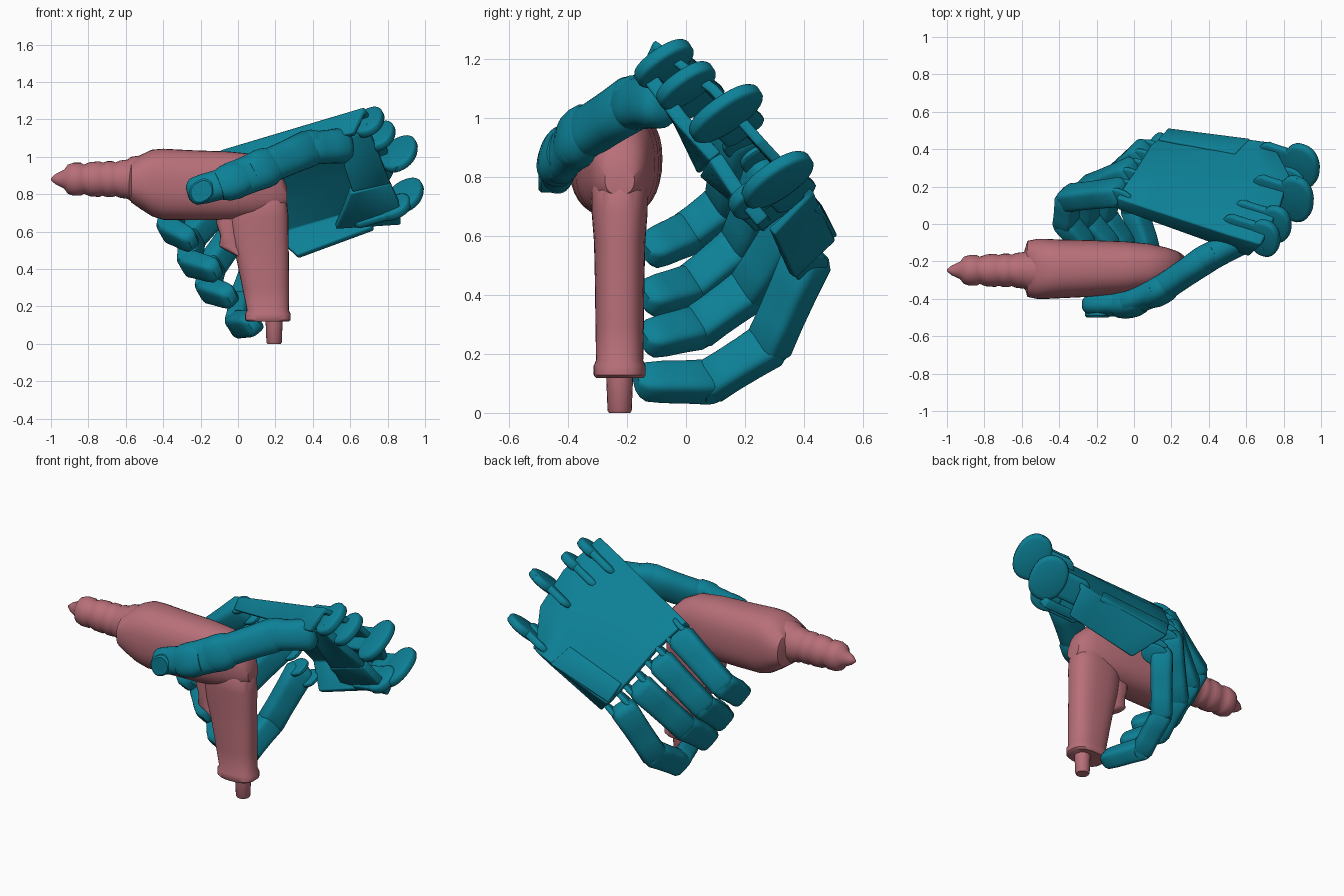
import bpy, bmesh, math
from mathutils import Vector as V

if "Cube" in bpy.data.objects:
    bpy.data.objects.remove(bpy.data.objects["Cube"])


def material(name, rgb):
    m = bpy.data.materials.new(name)
    m.diffuse_color = (*rgb, 1)
    m.use_nodes = True
    m.node_tree.nodes["Principled BSDF"].inputs["Base Color"].default_value = m.diffuse_color
    return m


PINK = material("pink", (0.48, 0.16, 0.19))
TEAL = material("teal", (0.004, 0.22, 0.31))
ACROSS = V((0.44, 0.49, -0.75)).normalized()    # index side to little side of the palm
PALMAR = V((-0.085, -0.807, -0.577)).normalized()
FORWARD = V((-0.9, 0.29, -0.27)).normalized()   # wrist to knuckles


def finish(name, bm, mat, angle=40):
    bmesh.ops.recalc_face_normals(bm, faces=bm.faces)
    me = bpy.data.meshes.new(name)
    bm.to_mesh(me)
    bm.free()
    me.materials.append(mat)
    me.shade_smooth()
    me.set_sharp_from_angle(angle=math.radians(angle))
    ob = bpy.data.objects.new(name, me)
    bpy.context.collection.objects.link(ob)
    return ob


def loft(name, sections, mat, power=2.0, n=28, angle=40):
    """Skin superellipse rings: each section is (centre, half axis u, half axis v)."""
    bm = bmesh.new()
    rings = []
    for c, u, v in sections:
        ring = []
        for i in range(n):
            a = 2 * math.pi * i / n
            ca, sa = math.cos(a), math.sin(a)
            cu = math.copysign(abs(ca) ** (2 / power), ca)
            sv = math.copysign(abs(sa) ** (2 / power), sa)
            ring.append(bm.verts.new(V(c) + V(u) * cu + V(v) * sv))
        rings.append(ring)
    for r, s in zip(rings, rings[1:]):
        for i in range(n):
            j = (i + 1) % n
            bm.faces.new((r[i], r[j], s[j], s[i]))
    bm.faces.new(rings[0])
    bm.faces.new(rings[-1])
    return finish(name, bm, mat, angle)


def sheet(name, row_a, row_b, thickness, mat, steps=5):
    """Bent plate between two matching polylines."""
    bm = bmesh.new()
    rows = [[bm.verts.new(V(a).lerp(V(b), k / steps)) for a, b in zip(row_a, row_b)]
            for k in range(steps + 1)]
    for r, s in zip(rows, rows[1:]):
        for i in range(len(r) - 1):
            bm.faces.new((r[i], r[i + 1], s[i + 1], s[i]))
    ob = finish(name, bm, mat)
    mod = ob.modifiers.new("thickness", 'SOLIDIFY')
    mod.thickness, mod.offset = thickness, 0
    bev = ob.modifiers.new("soft_edge", 'BEVEL')
    bev.width, bev.segments = 0.008, 2
    return ob


def phalanx(name, p, q, axis, w, t, power=4, tip=False):
    """One finger segment with rounded joints."""
    p, q = V(p), V(q)
    d = (q - p).normalized()
    a = (axis - d * axis.dot(d)).normalized()
    c = d.cross(a)
    L, e = (q - p).length, 0.045
    end = 0.86 if tip else 0.95
    stations = [(-e, .45), (-e * .7, .78), (0, 1), (L * .35, .95), (L * .7, .93),
                (L * (0.94 if tip else 1), end), (L + (0.005 if tip else e * .6), end * .8),
                (L + (0.02 if tip else e), end * .5)]
    return loft(name, [(p + d * s, a * w * k, c * t * k) for s, k in stations], TEAL, power)


def disc(name, c, axis, half, ru, rv, mat=TEAL):
    """Rounded-rim hinge disc, longest along the palm normal."""
    u = PALMAR
    v = axis.cross(u).normalized()
    st = [(-1, .82), (-.8, .95), (-.5, 1), (.5, 1), (.8, .95), (1, .82)]
    return loft(name, [(V(c) + axis * half * s, u * ru * k, v * rv * k) for s, k in st], mat, 2.2)


# Drill barrel: x, centre z, half height, centre y, half width
barrel = [(-.585, .86, .07, -.24, .10), (-.57, .865, .11, -.24, .15), (-.52, .865, .145, -.24, .16),
          (-.46, .86, .178, -.24, .16), (-.40, .853, .19, -.24, .157), (-.25, .848, .187, -.238, .152),
          (-.05, .845, .183, -.235, .142), (.08, .843, .172, -.23, .125), (.17, .83, .14, -.225, .1),
          (.23, .81, .10, -.225, .08), (.262, .79, .05, -.225, .05)]
loft("drill_barrel", [((x, y, z), (0, hy, 0), (0, 0, hz)) for x, z, hz, y, hy in barrel], PINK, 2.4, 36)

# Chuck and bit: x, radius
chuck = [(-1, .006), (-.975, .028), (-.93, .05), (-.91, .078), (-.88, .088), (-.84, .088), (-.825, .078),
         (-.79, .092), (-.74, .095), (-.725, .088), (-.7, .096), (-.67, .096), (-.655, .09),
         (-.63, .1), (-.59, .105), (-.57, .12), (-.5, .13)]
loft("drill_chuck", [((x, -.248, .88), (0, r * .93, 0), (0, 0, r)) for x, r in chuck], PINK, 2, 32, 60)

# Handle: z, centre x, half x, half y
handle = [(.118, .16, .11, .08), (.128, .16, .122, .088), (.16, .16, .122, .088), (.178, .16, .112, .08),
          (.3, .148, .125, .082), (.45, .132, .14, .084), (.58, .115, .155, .087), (.68, .11, .16, .095),
          (.78, .11, .15, .095), (.84, .1, .1, .05)]
loft("drill_handle", [((x, -.225, z), (hx, 0, 0), (0, hy, 0)) for z, x, hx, hy in handle], PINK, 2.6, 32)
stub = [(0, .036), (.008, .041), (.13, .046)]
loft("handle_stub", [((.193, -.225, z), (r, 0, 0), (0, r, 0)) for z, r in stub], PINK, 2, 20)
trigger = [(.47, .02, .03), (.505, -.03, .045), (.52, -.045, .055), (.58, -.04, .055), (.64, -.05, .065),
           (.72, -.03, .09)]
loft("trigger", [((x, -.225, z), (h, 0, 0), (0, .055, 0)) for z, x, h in trigger], PINK, 3, 20)

# Palm shell, with lips folded over at both sides
knuckle_row = [(-.08, .09, .97), (-.09, .14, 1.02), (.01, .28, .88), (.09, .41, .73), (.19, .49, .58), (.32, .36, .465)]
wrist_row = [(.62, -.16, 1.12), (.68, -.11, 1.25), (.78, .09, 1.1), (.83, .25, .92), (.74, .42, .74), (.72, .29, .615)]
sheet("palm_shell", knuckle_row, wrist_row, .035, TEAL)

# Raised plate on the little finger side of the back of the hand
lift = -PALMAR * .02
sheet("back_plate", [V(p) + lift for p in ((.13, .43, .69), (.18, .485, .58))],
      [V(p) + lift for p in ((.54, .35, .78), (.62, .43, .68))], .03, TEAL)

# Plates at the heel of the palm and the thumb mount
sheet("thumb_mount", [(.55, -.06, 1.08), (.57, 0, .95), (.61, .06, .82)],
      [(.69, -.15, 1.17), (.76, -.02, 1.0), (.81, .1, .87)], .05, TEAL)
sheet("palm_heel", [(.6, .06, .82), (.57, .16, .74), (.52, .28, .63)],
      [(.81, .1, .87), (.86, .17, .76), (.87, .26, .65)], .05, TEAL)

# Wrist hinges: flat discs on short arms; centre, long radius, short radius
for i, (c, ru, rv) in enumerate([((.7, -.075, 1.185), .11, .085), ((.76, .0, 1.11), .11, .085),
                                 ((.865, .135, 1.015), .14, .1), ((.893, .31, .79), .135, .105),
                                 ((.84, .23, .73), .09, .09)]):
    disc(f"wrist_hinge_{i + 1}", c, ACROSS, .027, ru, rv)
    phalanx(f"wrist_arm_{i + 1}", c, V(c) + FORWARD * .2, ACROSS, .024, .085, 5)

# Four fingers: knuckle, middle joint, end joint, tip
fingers = {
    "index": [(-.09, .17, .94), (-.35, .14, .71), (-.365, .01, .61), (-.25, -.125, .55)],
    "middle": [(-.03, .28, .81), (-.25, .19, .57), (-.255, .02, .43), (-.12, -.13, .39)],
    "ring": [(.04, .38, .67), (-.14, .22, .42), (-.16, .04, .29), (-.04, -.13, .25)],
    "little": [(.14, .41, .52), (.03, .28, .23), (0, .08, .105), (.08, -.15, .105)],
}
for name, pts in fingers.items():
    for k, (p, q) in enumerate(zip(pts, pts[1:])):
        s = 1 - .06 * k
        phalanx(f"{name}_segment_{k + 1}", p, q, ACROSS, .08 * s, .066 * s, tip=(k == 2))
    for k, p in enumerate(pts[1:3]):
        disc(f"{name}_joint_{k + 1}", p, ACROSS, .06, .055, .055)
    # hinge tabs joining the finger to the palm
    for side in (-1, 1):
        disc(f"{name}_tab_{side}", V(pts[0]) - FORWARD * .04 + ACROSS * .05 * side, ACROSS, .014, .06, .08)

# Thumb reaching across the front of the drill
thumb = [(.56, -.09, 1.06), (.38, -.19, 1.045), (.13, -.36, .935), (-.03, -.425, .87), (-.25, -.435, .81)]
UP = V((0, .3, 1))
for k, (p, q) in enumerate(zip(thumb, thumb[1:])):
    phalanx(f"thumb_segment_{k + 1}", p, q, UP, (.095, .1, .108, .085)[k], .078 - .004 * k, 2.4, tip=(k == 3))
for k, p in enumerate(thumb[1:4]):
    d = (V(thumb[k + 2]) - V(thumb[k])).normalized()
    a = (UP - d * d.dot(UP)).normalized()
    b = d.cross(a)
    w = (.096, .108, .1)[k]
    loft(f"thumb_joint_{k + 1}", [(V(p) + d * .08 * s, a * w * r, b * .074 * r)
         for s, r in ((-1, .8), (-.5, .97), (0, 1), (.5, .97), (1, .8))], TEAL, 2.4)
# Thumb pad
loft("thumb_pad", [(V((-.195, -.445, .815)) + V((0, -1, 0)) * s, V((.06, 0, .035)) * r, V((-.025, 0, .055)) * r)
     for s, r in ((0, 1), (.045, 1), (.055, .85))], TEAL, 2.4)
